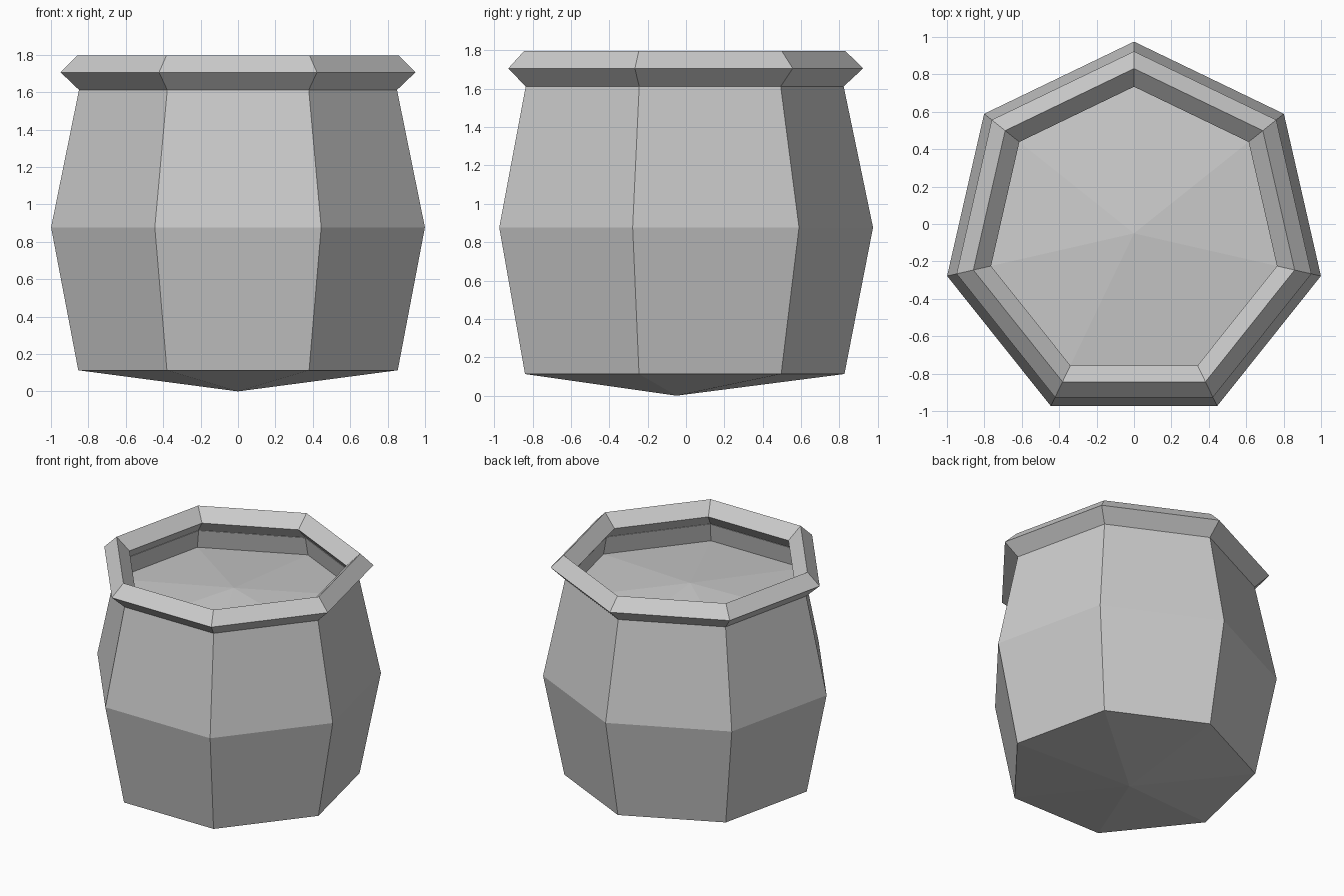
import bpy, bmesh, math

SIDES = 7
CENTRE_Y = -0.05

cube = bpy.data.objects.get("Cube")
if cube:
    bpy.data.objects.remove(cube, do_unlink=True)

grey = bpy.data.materials.new("plain_grey")
grey.use_nodes = True
grey.diffuse_color = (0.6, 0.6, 0.6, 1)
grey.node_tree.nodes["Principled BSDF"].inputs["Base Color"].default_value = grey.diffuse_color


def lathe(name, profile, closed=False):
    """Revolve (radius, height) points into a flat-faced, seven-sided part."""
    bm = bmesh.new()
    rings = []
    for r, z in profile:
        if r == 0:
            rings.append([bm.verts.new((0, CENTRE_Y, z))] * SIDES)
            continue
        angles = [math.pi / 2 + 2 * math.pi * k / SIDES for k in range(SIDES)]
        rings.append([bm.verts.new((r * math.cos(a), CENTRE_Y + r * math.sin(a), z))
                      for a in angles])
    pairs = list(zip(rings, rings[1:]))
    if closed:
        pairs.append((rings[-1], rings[0]))
    for low, high in pairs:
        for k in range(SIDES):
            n = (k + 1) % SIDES
            corners = [low[k], low[n], high[n], high[k]]
            bm.faces.new(list(dict.fromkeys(corners)))
    mesh = bpy.data.meshes.new(name)
    bm.to_mesh(mesh)
    bm.free()
    mesh.materials.append(grey)
    obj = bpy.data.objects.new(name, mesh)
    bpy.context.collection.objects.link(obj)
    return obj


# Bulging body with a shallow pointed base, and a thin inner neck wall
lathe("pot_body", [(0, 0), (0.876, 0.113), (1.025, 0.877), (0.872, 1.612),
                   (0.867, 1.612), (0.898, 1.47)])

# Diamond-section rim
lathe("pot_rim", [(0.872, 1.612), (0.973, 1.706), (0.881, 1.797), (0.784, 1.706)],
      closed=True)

# Slightly domed filling below the rim
lathe("pot_filling", [(0.898, 1.47), (0, 1.56)])
